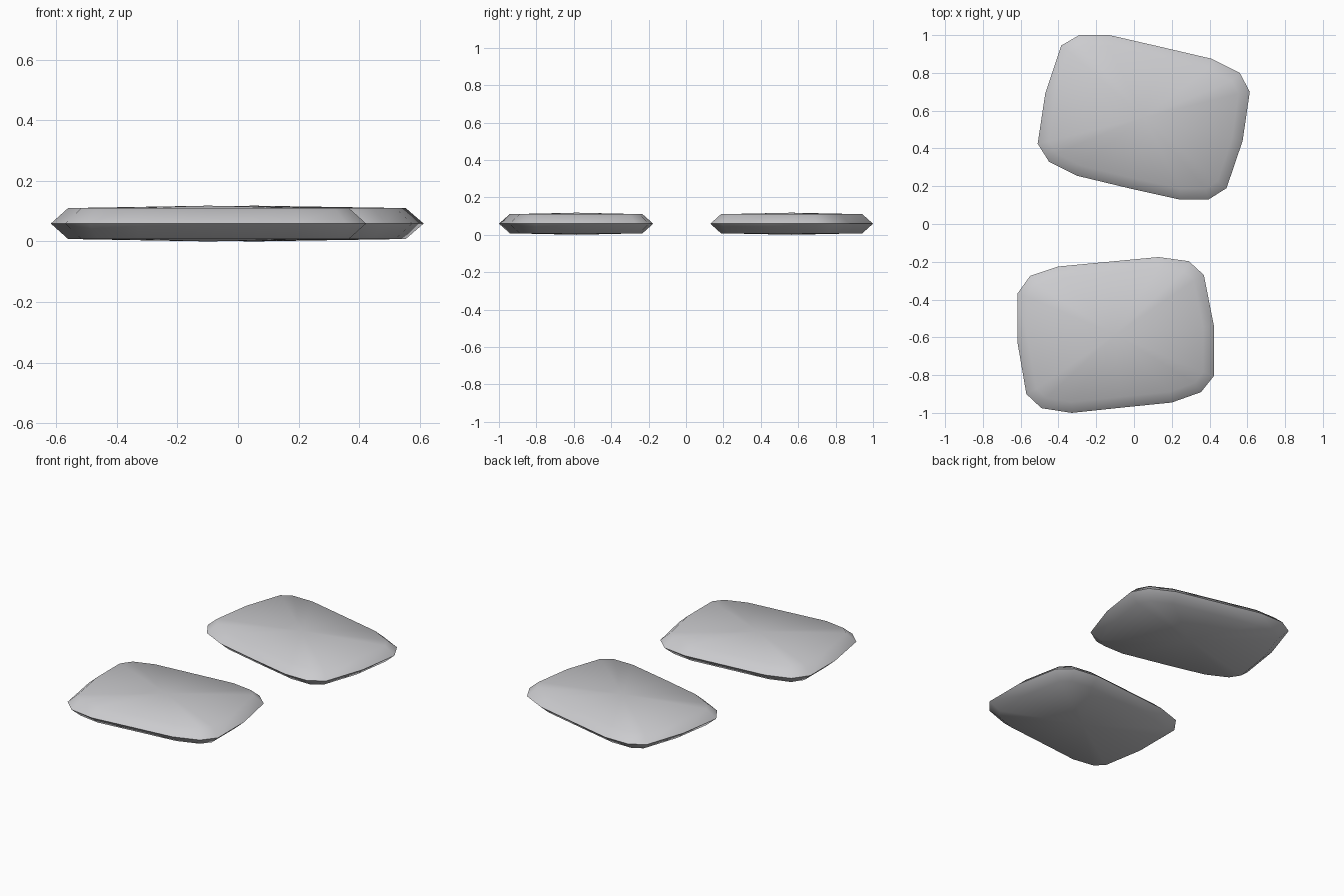
import bpy, bmesh, math
from mathutils import Vector

if "Cube" in bpy.data.objects:
    bpy.data.objects.remove(bpy.data.objects["Cube"])

mat = bpy.data.materials.new("soft grey")
mat.diffuse_color = (0.6, 0.6, 0.62, 1)
mat.use_nodes = True
mat.node_tree.nodes["Principled BSDF"].inputs["Base Color"].default_value = mat.diffuse_color

MID, RIM, CROWN = 0.059, 0.051, 0.059   # seam height, rim and crown offsets from it
INSET = 0.057                           # rim distance inside the seam


def inset(points, d):
    """Move a counter-clockwise outline inwards by d."""
    result = []
    for i, p in enumerate(points):
        a = (p - points[i - 1]).normalized()
        b = (points[(i + 1) % len(points)] - p).normalized()
        na, nb = Vector((-a.y, a.x)), Vector((-b.y, b.x))
        n = (na + nb).normalized()
        result.append(p + n * d / n.dot(na))
    return result


def cushion(name, outline):
    outer = [Vector(p) for p in outline]
    inner = inset(outer, INSET)
    centre = sum(inner, Vector((0, 0))) / len(inner)
    n = len(outer)
    bm = bmesh.new()
    seam = [bm.verts.new((p.x, p.y, MID)) for p in outer]
    # bevelled wall and shallow crown, above and below the seam
    for s in (1, -1):
        rim = [bm.verts.new((p.x, p.y, MID + s * RIM)) for p in inner]
        crown = bm.verts.new((centre.x, centre.y, MID + s * CROWN))
        for i in range(n):
            j = (i + 1) % n
            bm.faces.new((seam[i], seam[j], rim[j], rim[i]))
            bm.faces.new((rim[i], rim[j], crown))
    bmesh.ops.recalc_face_normals(bm, faces=bm.faces)
    me = bpy.data.meshes.new(name)
    bm.to_mesh(me)
    bm.free()
    me.materials.append(mat)
    ob = bpy.data.objects.new(name, me)
    bpy.context.collection.objects.link(ob)
    bpy.ops.object.select_all(action='DESELECT')
    ob.select_set(True)
    bpy.context.view_layer.objects.active = ob
    bpy.ops.object.shade_smooth_by_angle(angle=math.radians(60))


# outlines run counter-clockwise from the front left corner
cushion("back_pad", [
    (-0.45, 0.33), (-0.30, 0.255), (-0.03, 0.19), (0.24, 0.13),
    (0.395, 0.13), (0.49, 0.19), (0.575, 0.44), (0.613, 0.70),
    (0.56, 0.80), (0.41, 0.875), (0.14, 0.938), (-0.13, 1.0),
    (-0.29, 1.0), (-0.385, 0.945), (-0.47, 0.69), (-0.51, 0.425)])
cushion("front_pad", [
    (-0.49, -0.975), (-0.33, -1.0), (-0.065, -0.972), (0.20, -0.945),
    (0.355, -0.89), (0.423, -0.805), (0.423, -0.54), (0.37, -0.27),
    (0.29, -0.197), (0.13, -0.175), (-0.135, -0.2), (-0.40, -0.225),
    (-0.55, -0.275), (-0.618, -0.37), (-0.618, -0.62), (-0.57, -0.90)])
